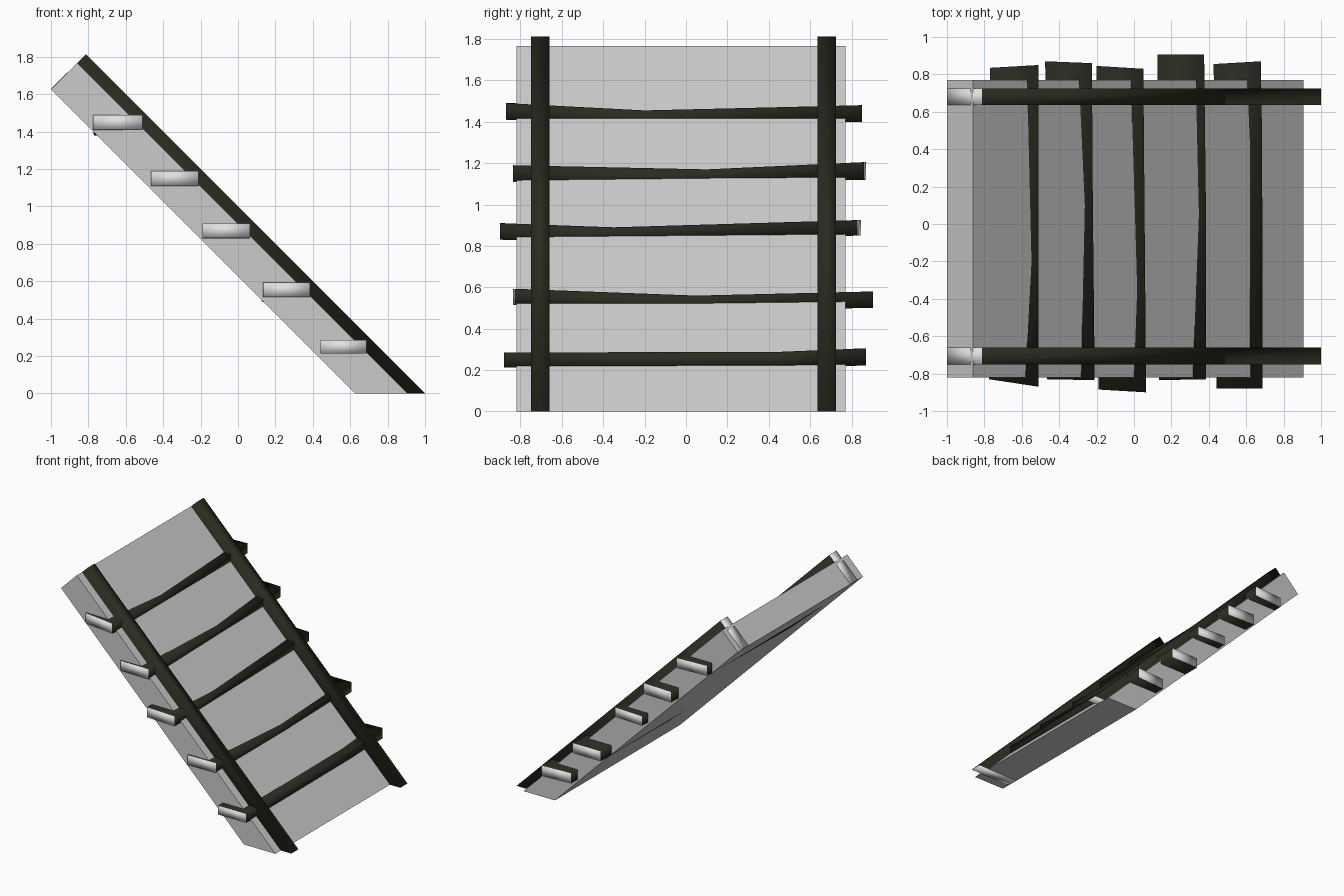
import bpy

if "Cube" in bpy.data.objects:
    bpy.data.objects.remove(bpy.data.objects["Cube"])


def material(name, rgb):
    m = bpy.data.materials.new(name)
    m.diffuse_color = (*rgb, 1)
    m.use_nodes = True
    m.node_tree.nodes["Principled BSDF"].inputs["Base Color"].default_value = m.diffuse_color
    return m


DARK = material("dark_wood", (0.024, 0.023, 0.014))
CUT = material("pale_cut_end", (0.75, 0.75, 0.75))
GREY = material("grey_ramp", (0.6, 0.6, 0.6))


def loft(name, sections, side, end, smooth):
    """Join matching sections (front to back or top to bottom) and cap both ends."""
    n = len(sections[0])
    verts = [p for s in sections for p in s]
    faces = [(k * n + i, k * n + (i + 1) % n, (k + 1) * n + (i + 1) % n, (k + 1) * n + i)
             for k in range(len(sections) - 1) for i in range(n)]
    faces += [tuple(range(n))[::-1], tuple(range(len(verts) - n, len(verts)))]
    me = bpy.data.meshes.new(name)
    me.from_pydata(verts, [], faces)
    me.materials.append(side)
    me.materials.append(end)
    for p in me.polygons:
        p.use_smooth = smooth
        p.material_index = 1 if p.index >= len(faces) - 2 else 0
    ob = bpy.data.objects.new(name, me)
    bpy.context.collection.objects.link(ob)
    # consistent outward normals
    bpy.context.view_layer.objects.active = ob
    ob.select_set(True)
    bpy.ops.object.mode_set(mode='EDIT')
    bpy.ops.mesh.select_all(action='SELECT')
    bpy.ops.mesh.normals_make_consistent(inside=False)
    bpy.ops.object.mode_set(mode='OBJECT')
    ob.select_set(False)
    return ob


# sloping slab under the ladder
profile = [(-0.86, 1.767), (-1.0, 1.627), (0.627, 0), (0.907, 0)]
loft("ramp_slab", [[(x, y, z) for x, z in profile] for y in (-0.82, 0.77)], GREY, GREY, False)

# two long side rails, cut flat at the floor and square at the top
for name, y in (("front_rail", -0.705), ("back_rail", 0.68)):
    a, b = y - 0.045, y + 0.045
    top = [(-0.813, a, 1.813), (-0.813, b, 1.813), (-0.999, b, 1.63), (-0.999, a, 1.63)]
    foot = [(1.0, a, 0), (1.0, b, 0), (0.632, b, 0), (0.632, a, 0)]
    loft(name, [top, foot], DARK, CUT, True)

# rough treads: front end, bend, back end as
# (x left, x right, y at left, y at right, z bottom, z top)
treads = [
    [(-.775, -.51, -.83, -.87, 1.41, 1.49), (-.77, -.51, -.2, -.2, 1.38, 1.455), (-.77, -.51, .835, .85, 1.40, 1.48)],
    [(-.465, -.21, -.83, -.835, 1.11, 1.19), (-.465, -.22, .1, .1, 1.10, 1.17), (-.475, -.225, .87, .86, 1.12, 1.205)],
    [(-.19, .065, -.885, -.90, .83, .91), (-.195, .06, -.35, -.35, .825, .89), (-.20, .05, .845, .83, .85, .925)],
    [(.135, .385, -.835, -.83, .515, .593), (.13, .385, .05, .05, .49, .56), (.125, .375, .905, .905, .50, .58)],
    [(.44, .688, -.88, -.88, .213, .285), (.435, .685, .45, .45, .212, .288), (.425, .678, .855, .87, .222, .305)],
]
for i, secs in enumerate(treads):
    loft(f"tread_{i + 1}",
         [[(l, yl, b), (r, yr, b), (r, yr, t), (l, yl, t)] for l, r, yl, yr, b, t in secs],
         DARK, CUT, True)
